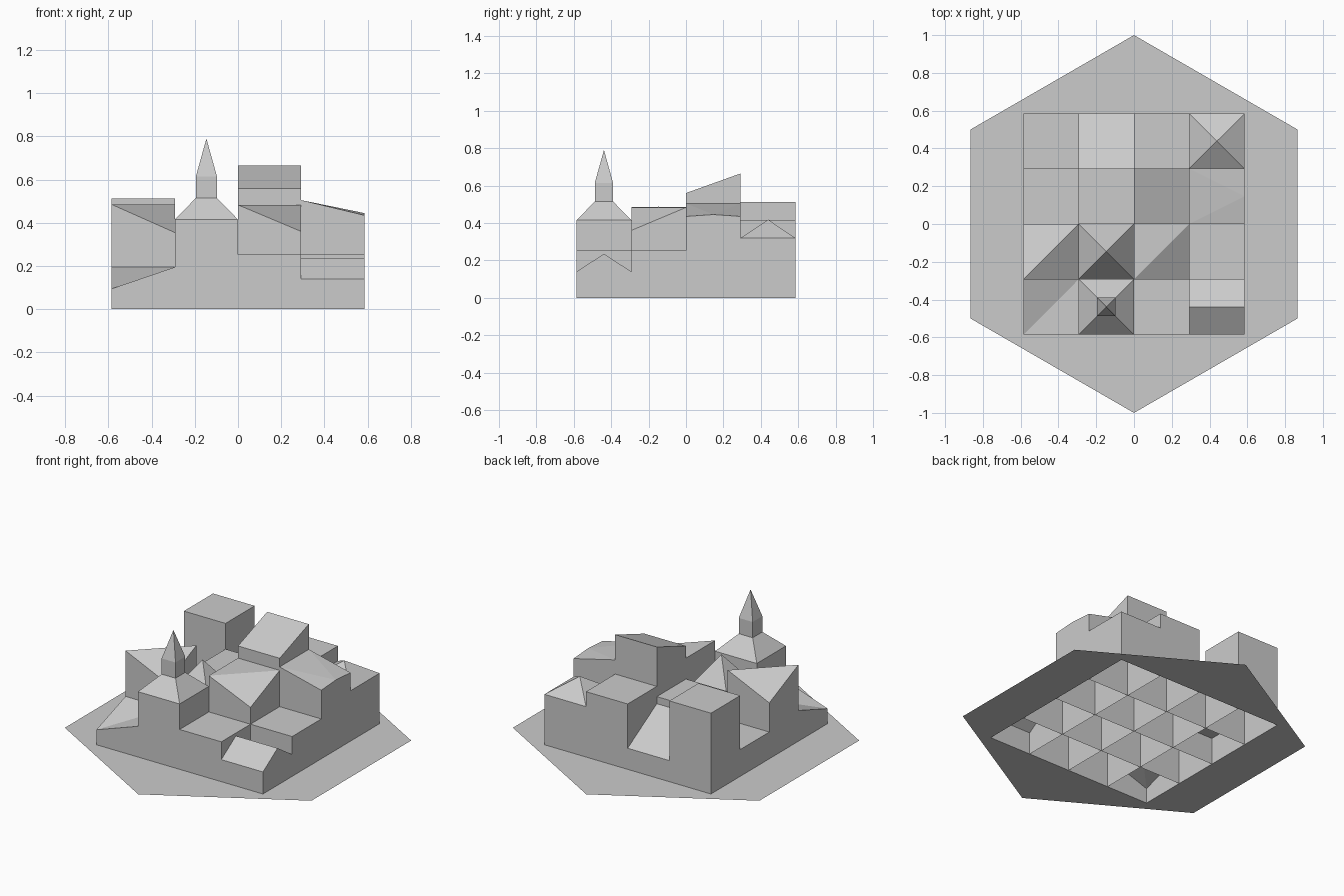
import bpy, bmesh

if "Cube" in bpy.data.objects:
    bpy.data.objects.remove(bpy.data.objects["Cube"])

C = 0.2925           # city block cell size
E = 2 * C            # half width of the block grid


def make(name, faces):
    """Mesh object from a list of faces given as coordinate tuples."""
    bm = bmesh.new()
    for f in faces:
        bm.faces.new([bm.verts.new(p) for p in f])
    bmesh.ops.remove_doubles(bm, verts=bm.verts, dist=1e-5)
    me = bpy.data.meshes.new(name)
    bm.to_mesh(me)
    bm.free()
    ob = bpy.data.objects.new(name, me)
    bpy.context.collection.objects.link(ob)
    return ob


def ring(x0, y0, x1, y1, h):
    """Four corners SW, SE, NE, NW; h is one height or four."""
    if not isinstance(h, (tuple, list)):
        h = [h] * 4
    return [(x0, y0, h[0]), (x1, y0, h[1]), (x1, y1, h[2]), (x0, y1, h[3])]


def cell(c, r, h):
    return ring(-E + c * C, -E + r * C, -E + (c + 1) * C, -E + (r + 1) * C, h)


def loft(a, b):
    n = len(a)
    return [(a[i], a[(i + 1) % n], b[(i + 1) % n], b[i]) for i in range(n)]


def fan(a, apex):
    n = len(a)
    return [(a[i], a[(i + 1) % n], apex) for i in range(n)]


def walls(c, r, h):
    return loft(cell(c, r, 0), cell(c, r, h))


def mid(p, q, z):
    return ((p[0] + q[0]) / 2, (p[1] + q[1]) / 2, z)


# hexagonal ground plate with a square opening under the buildings
bm = bmesh.new()
hexa = [(0, -1), (.866, -.5), (.866, .5), (0, 1), (-.866, .5), (-.866, -.5)]
for loop in (hexa, [(-E, -E), (E, -E), (E, E), (-E, E)]):
    vs = [bm.verts.new((x, y, 0)) for x, y in loop]
    for i in range(len(vs)):
        bm.edges.new((vs[i], vs[(i + 1) % len(vs)]))
bmesh.ops.triangle_fill(bm, edges=bm.edges[:], use_beauty=True, normal=(0, 0, 1))
for f in bm.faces:
    f.normal_update()
    if f.normal.z < 0:
        f.normal_flip()
me = bpy.data.meshes.new("ground_plate")
bm.to_mesh(me)
bm.free()
bpy.context.collection.objects.link(bpy.data.objects.new("ground_plate", me))

# flat and sloping roofed buildings: corner heights SW, SE, NE, NW
sloped = {
    (0, 0): (.095, .195, .195, .195),
    (0, 1): (.485, .355, .485, .355),
    (0, 2): .17, (0, 3): .513,
    (1, 2): .35, (1, 3): (.305, .305, .134, .134),
    (2, 0): .253, (2, 1): (.483, .36, .483, .483),
    (2, 2): (.56, .56, .665, .665), (2, 3): .415,
    (3, 1): .253,
}
for (c, r), h in sloped.items():
    t = cell(c, r, h)
    warped = abs(t[0][2] + t[2][2] - t[1][2] - t[3][2]) > 1e-4
    roof = [(t[0], t[1], t[2]), (t[0], t[2], t[3])] if warped else [t]
    make(f"building_{c}_{r}", walls(c, r, h) + roof)

# pyramid roofed buildings
for c, r, eave, top in ((1, 1, .28, .49), (3, 3, .32, .418)):
    t = cell(c, r, eave)
    make(f"pyramid_building_{c}_{r}", walls(c, r, eave) + fan(t, mid(t[0], t[2], top)))

# gabled building at the front right corner
t = cell(3, 0, .14)
w, e = mid(t[0], t[3], .235), mid(t[1], t[2], .235)
make("gabled_building", walls(3, 0, .14) + [
    (t[0], t[1], e, w), (t[2], t[3], w, e), (t[1], t[2], e), (t[3], t[0], w)])

# building whose roof runs from a wide high edge down to one point
t = cell(3, 2, .435)
a, b = (t[0][0], t[0][1], .505), (t[3][0], t[3][1], .505)
p = mid(t[1], t[2], .445)
make("wedge_roof_building", walls(3, 2, .435) + [
    (t[0], t[1], a), (t[1], p, a), (a, p, b), (t[2], t[3], b),
    (t[2], b, p), (t[1], t[2], p), (t[3], t[0], a, b)])

# church tower: hipped base, square lantern and spire
t = cell(1, 0, .415)
cx, cy, s = -C / 2, -1.5 * C, C / 6
sq = [ring(cx - s, cy - s, cx + s, cy + s, z) for z in (.515, .615)]
make("tower_base", walls(1, 0, .415) + loft(t, sq[0]))
make("tower_spire", loft(sq[0], sq[1]) + fan(sq[1], (cx, cy, .79)))
